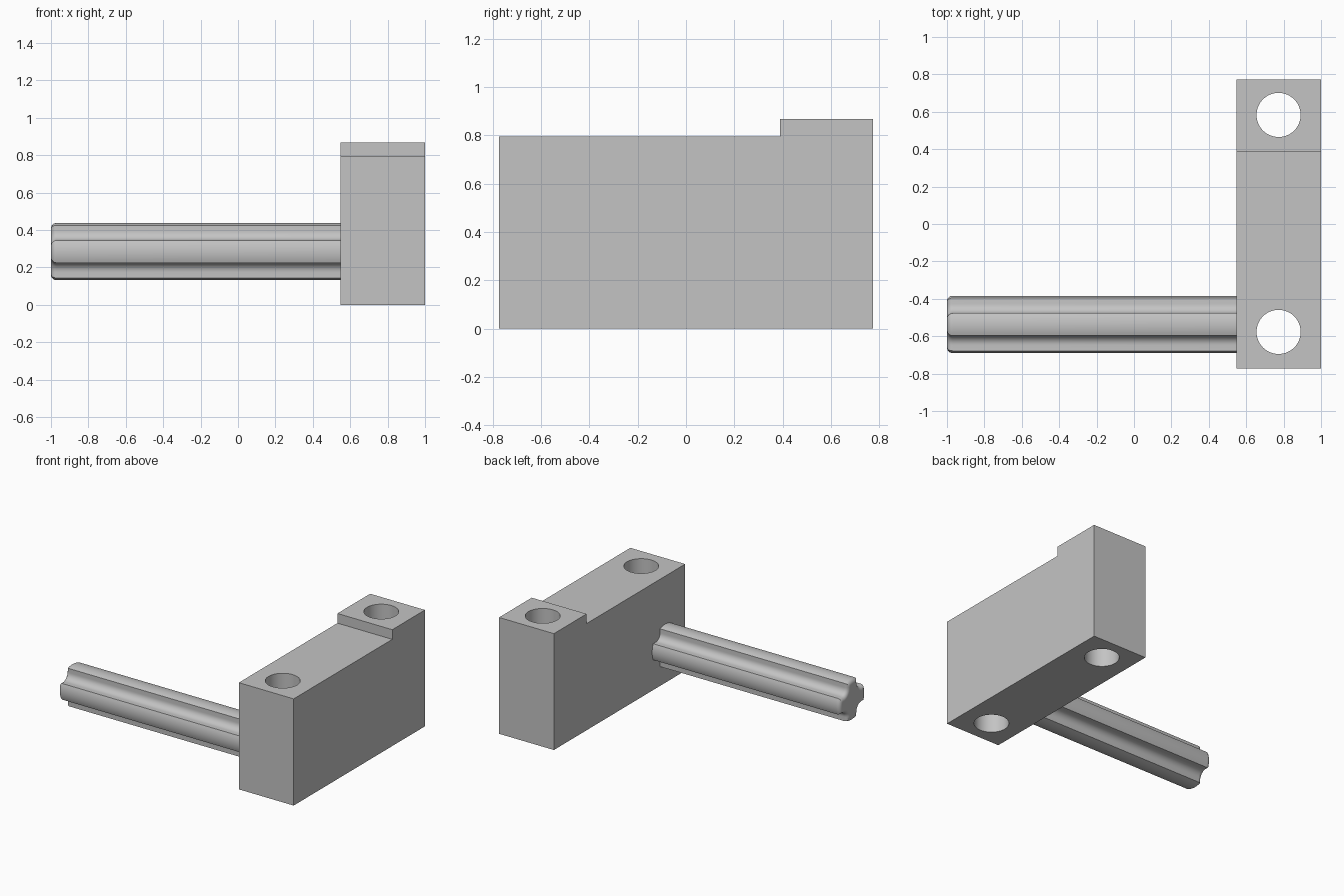
import bpy, bmesh, math

if "Cube" in bpy.data.objects:
    bpy.data.objects.remove(bpy.data.objects["Cube"], do_unlink=True)

grey = bpy.data.materials.new("light_grey")
grey.use_nodes = True
colour = (0.55, 0.55, 0.55, 1)
grey.diffuse_color = colour
grey.node_tree.nodes["Principled BSDF"].inputs["Base Color"].default_value = colour


def loft(name, rings):
    """Join matching rings of points into a closed, capped solid."""
    bm = bmesh.new()
    loops = [[bm.verts.new(p) for p in ring] for ring in rings]
    n = len(loops[0])
    for a, b in zip(loops, loops[1:]):
        for i in range(n):
            j = (i + 1) % n
            bm.faces.new((a[i], a[j], b[j], b[i]))
    bm.faces.new(loops[0])
    bm.faces.new(loops[-1])
    bmesh.ops.recalc_face_normals(bm, faces=bm.faces)
    mesh = bpy.data.meshes.new(name)
    bm.to_mesh(mesh)
    bm.free()
    mesh.materials.append(grey)
    obj = bpy.data.objects.new(name, mesh)
    bpy.context.collection.objects.link(obj)
    return obj


def activate(obj):
    bpy.ops.object.select_all(action="DESELECT")
    obj.select_set(True)
    bpy.context.view_layer.objects.active = obj


def smooth(obj):
    activate(obj)
    bpy.ops.object.shade_smooth_by_angle(angle=math.radians(30))


# Stepped block, extruded along x
side = [(-0.773, 0), (0.773, 0), (0.773, 0.867), (0.388, 0.867),
        (0.388, 0.795), (-0.773, 0.795)]
block = loft("stepped_block", [[(x, y, z) for y, z in side] for x in (0.548, 1.0)])

# Vertical through holes near both ends
for y in (-0.577, 0.583):
    bpy.ops.mesh.primitive_cylinder_add(vertices=64, radius=0.118, depth=3,
                                        location=(0.773, y, 0.4))
    cutter = bpy.context.object
    cutter.name = "hole_cutter"
    cutter.hide_render = True
    cutter.data.materials.append(grey)
    cut = block.modifiers.new("hole", "BOOLEAN")
    cut.operation = "DIFFERENCE"
    cut.solver = "EXACT"
    cut.object = cutter
    activate(block)
    bpy.ops.object.modifier_apply(modifier=cut.name)
    bpy.data.objects.remove(cutter, do_unlink=True)
smooth(block)


# Cross-shaped axle: four arms with round tips and filleted inner corners
def cross_ring(x, inset):
    tip, half, fillet, centre = 0.153 - inset, 0.06 - inset, 0.05 + inset, 0.11
    reach = math.asin(half / tip)
    quarter = []
    for i in range(9):
        a = reach * (i / 4 - 1)
        quarter.append((tip * math.cos(a), tip * math.sin(a)))
    for i in range(9):
        a = math.radians(270 - 90 * i / 8)
        quarter.append((centre + fillet * math.cos(a), centre + fillet * math.sin(a)))
    ring = []
    for k in range(4):
        c, s = math.cos(k * math.pi / 2), math.sin(k * math.pi / 2)
        ring += [(x, -0.537 + c * u - s * v, 0.285 + s * u + c * v) for u, v in quarter]
    return ring


# Rounded free end, then a straight run into the block
round_r = 0.03
rings = []
for i in range(7):
    a = math.pi / 2 * i / 6
    rings.append(cross_ring(-1 + round_r * (1 - math.sin(a)), round_r * (1 - math.cos(a))))
rings.reverse()
rings.reverse()
rings = sorted(rings, key=lambda r: r[0][0])
rings.append(cross_ring(0.56, 0))
smooth(loft("cross_axle", rings))
